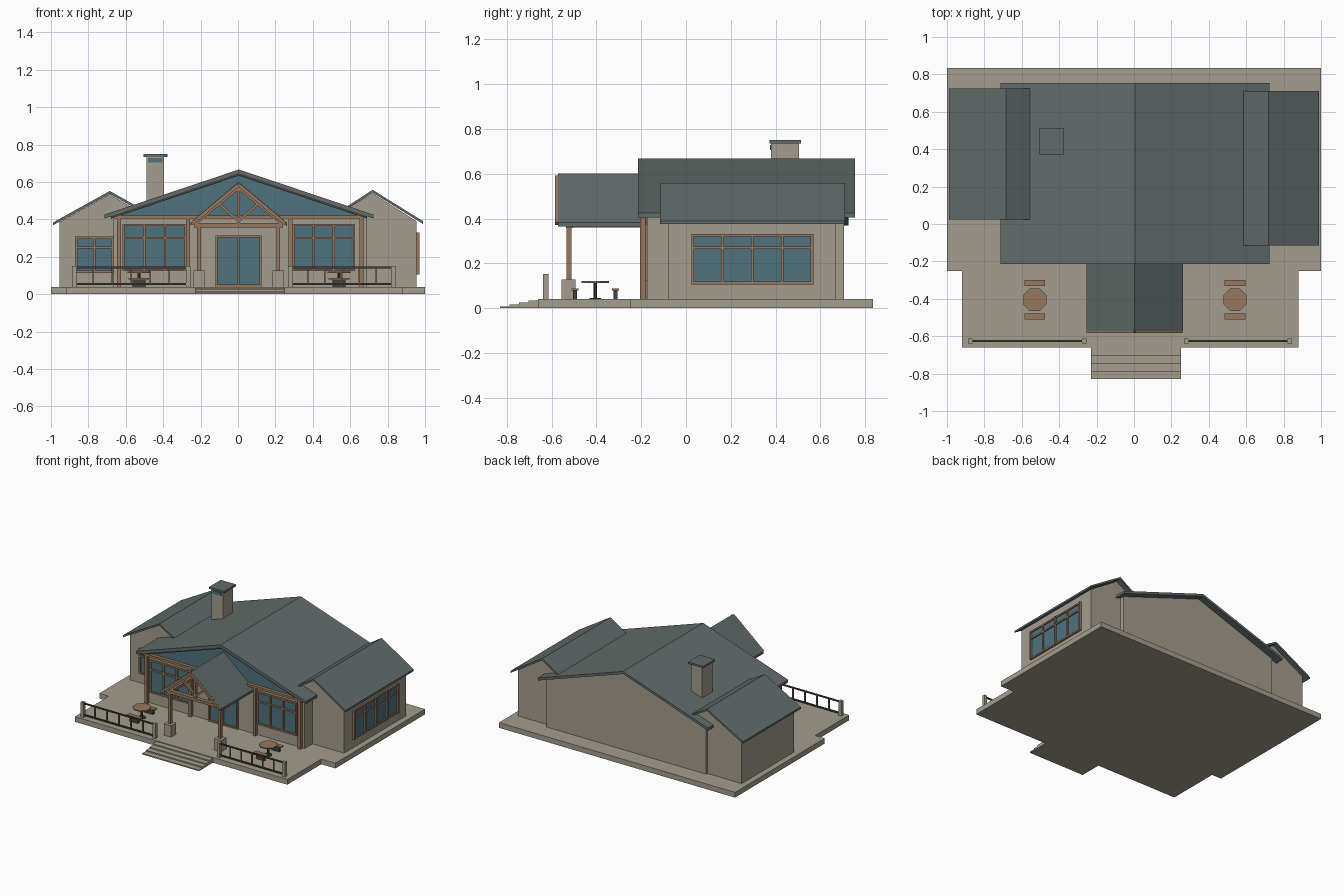
import bpy, math

if "Cube" in bpy.data.objects:
    bpy.data.objects.remove(bpy.data.objects["Cube"])


def material(name, rgb):
    m = bpy.data.materials.new(name)
    m.diffuse_color = (*rgb, 1)
    m.use_nodes = True
    m.node_tree.nodes["Principled BSDF"].inputs["Base Color"].default_value = m.diffuse_color
    return m


STONE = material("stone", (0.37, 0.34, 0.27))
ROOF = material("roof_slate", (0.12, 0.15, 0.145))
GLASS = material("glass", (0.08, 0.17, 0.21))
WOOD = material("wood", (0.31, 0.19, 0.11))
DARK = material("dark_metal", (0.05, 0.05, 0.045))


def prism(name, pts, y0, y1, mat):
    """Extrude an x-z outline from y0 to y1."""
    n = len(pts)
    area = sum(pts[i][0] * pts[(i + 1) % n][1] - pts[(i + 1) % n][0] * pts[i][1] for i in range(n))
    if area < 0:
        pts = pts[::-1]
    verts = [(x, y0, z) for x, z in pts] + [(x, y1, z) for x, z in pts]
    faces = [list(range(n)), list(range(2 * n - 1, n - 1, -1))]
    faces += [[(i + 1) % n, i, n + i, n + (i + 1) % n] for i in range(n)]
    me = bpy.data.meshes.new(name)
    me.from_pydata(verts, [], faces)
    me.materials.append(mat)
    ob = bpy.data.objects.new(name, me)
    bpy.context.collection.objects.link(ob)
    return ob


def box(name, x0, x1, y0, y1, z0, z1, mat):
    return prism(name, [(x0, z0), (x1, z0), (x1, z1), (x0, z1)], y0, y1, mat)


def bar(name, a, b, w, y0, y1, mat):
    """Straight timber between two x-z points."""
    dx, dz = b[0] - a[0], b[1] - a[1]
    k = w / 2 / math.hypot(dx, dz)
    nx, nz = -dz * k, dx * k
    pts = [(a[0] + nx, a[1] + nz), (a[0] - nx, a[1] - nz), (b[0] - nx, b[1] - nz), (b[0] + nx, b[1] + nz)]
    return prism(name, pts, y0, y1, mat)


def roof(name, left, ridge, right, t, y0, y1, mat=ROOF):
    low = [(x, z - t) for x, z in (right, ridge, left)]
    return prism(name, [left, ridge, right] + low, y0, y1, mat)


def window(name, a0, a1, z0, z1, plane, cols, transom, side=False):
    """Glass pane with frame; faces -y, or +x when side is set."""
    def part(label, u0, u1, v0, v1, depth, mat):
        if side:
            box(label, plane - 0.01, plane + depth, u0, u1, v0, v1, mat)
        else:
            box(label, u0, u1, plane - depth, plane + 0.01, v0, v1, mat)
    w = 0.006
    part(name + "_glass", a0, a1, z0, z1, 0.004, GLASS)
    for i in range(cols + 1):
        c = a0 + (a1 - a0) * i / cols
        part(name + "_mullion", c - w, c + w, z0 - w, z1 + w, 0.015, WOOD)
    for z in [z0, z1] + ([transom] if transom else []):
        part(name + "_rail", a0, a1, z - w, z + w, 0.013, WOOD)


# Terrace and steps
box("house_slab", -1, 1, -0.25, 0.835, 0, 0.04, STONE)
box("terrace_slab", -0.92, 0.88, -0.66, -0.25, 0, 0.04, STONE)
for i in range(4):
    box("step", -0.23, 0.25, -0.83 + 0.0425 * i, -0.66, 0, 0.0085 * (i + 1), STONE)

# Main hall
FRONT = -0.175
prism("main_walls", [(-0.665, 0.04), (0.687, 0.04), (0.687, 0.415), (0.005, 0.648), (-0.665, 0.415)],
      FRONT, 0.705, STONE)
roof("main_roof", (-0.715, 0.425), (0.005, 0.667), (0.725, 0.425), 0.02, -0.215, 0.755)
prism("gable_glass", [(-0.655, 0.42), (0.665, 0.42), (0.005, 0.645)], FRONT - 0.005, FRONT + 0.005, GLASS)
roof("gable_trim", (-0.68, 0.418), (0.005, 0.648), (0.69, 0.418), 0.014, -0.208, -0.18, DARK)
box("gable_beam", -0.66, 0.67, -0.205, FRONT, 0.405, 0.422, WOOD)
for x in (-0.637, -0.267, 0.28, 0.66):
    box("front_post", x - 0.011, x + 0.011, -0.205, -0.18, 0.04, 0.41, WOOD)

# Side wings
prism("left_wing_walls", [(-0.955, 0.04), (-0.64, 0.04), (-0.56, 0.46), (-0.685, 0.535), (-0.955, 0.385)],
      0.055, 0.69, STONE)
roof("left_wing_roof", (-0.99, 0.383), (-0.685, 0.552), (-0.555, 0.478), 0.015, 0.025, 0.725)
prism("right_wing_walls", [(0.955, 0.04), (0.66, 0.04), (0.59, 0.46), (0.72, 0.54), (0.955, 0.39)],
      -0.08, 0.67, STONE)
roof("right_wing_roof", (0.58, 0.468), (0.72, 0.558), (0.99, 0.39), 0.015, -0.115, 0.71)

# Windows and doors
window("left_window", -0.612, -0.28, 0.13, 0.37, FRONT, 3, 0.30)
window("right_window", 0.295, 0.62, 0.13, 0.37, FRONT, 3, 0.30)
window("entrance_door", -0.115, 0.12, 0.045, 0.308, FRONT, 2, None)
window("left_wing_window", -0.865, -0.672, 0.12, 0.302, 0.055, 2, 0.25)
window("right_wing_window", 0.03, 0.562, 0.112, 0.325, 0.955, 4, 0.27, True)

# Chimney
box("chimney_stack", -0.49, -0.395, 0.38, 0.505, 0.45, 0.735, STONE)
box("chimney_vent", -0.48, -0.405, 0.375, 0.39, 0.705, 0.728, GLASS)
box("chimney_cap", -0.505, -0.377, 0.372, 0.513, 0.735, 0.75, ROOF)

# Entrance porch
C = 0.003
roof("porch_roof", (C - 0.258, 0.383), (C, 0.6), (C + 0.258, 0.383), 0.018, -0.572, FRONT)
box("porch_tie_beam", C - 0.237, C + 0.237, -0.535, -0.505, 0.358, 0.38, WOOD)
bar("king_post", (C, 0.38), (C, 0.565), 0.018, -0.532, -0.508, WOOD)
for s in (-1, 1):
    x = C + s * 0.212
    box("porch_pier", x - 0.03, x + 0.03, -0.555, -0.492, 0.04, 0.128, STONE)
    box("porch_post", x - 0.01, x + 0.01, -0.533, -0.51, 0.128, 0.36, WOOD)
    box("porch_side_beam", x - 0.01, x + 0.01, -0.51, FRONT, 0.36, 0.38, WOOD)
    bar("porch_rafter", (C + s * 0.235, 0.378), (C, 0.572), 0.02, -0.535, -0.505, WOOD)
    bar("porch_strut", (C, 0.39), (C + s * 0.1, 0.48), 0.014, -0.53, -0.51, WOOD)
    bar("porch_barge_board", (C + s * 0.25, 0.377), (C, 0.586), 0.018, -0.584, -0.57, WOOD)

# Railings
for x0, x1 in ((-0.875, -0.265), (0.28, 0.832)):
    for x in (x0, x1):
        box("railing_pillar", x - 0.012, x + 0.012, -0.638, -0.613, 0.04, 0.152, STONE)
    for z in (0.055, 0.142):
        box("railing_bar", x0, x1, -0.63, -0.62, z - 0.005, z + 0.005, DARK)
    for i in range(1, 6):
        x = x0 + (x1 - x0) * i / 6
        box("railing_baluster", x - 0.004, x + 0.004, -0.629, -0.621, 0.055, 0.142, WOOD)

# Terrace tables and benches
for x in (-0.53, 0.54):
    y = -0.405
    for name, r, h, z, mat in (("table_top", 0.066, 0.008, 0.117, WOOD), ("table_stem", 0.009, 0.075, 0.08, DARK),
                               ("table_foot", 0.028, 0.006, 0.043, DARK)):
        bpy.ops.mesh.primitive_cylinder_add(vertices=8, radius=r, depth=h, location=(x, y, z),
                                            rotation=(0, 0, math.pi / 8))
        bpy.context.object.name = name
        bpy.context.object.data.materials.append(mat)
    for s in (-1, 1):
        yb = y + s * 0.09
        box("bench_seat", x - 0.055, x + 0.055, yb - 0.016, yb + 0.016, 0.078, 0.087, WOOD)
        box("bench_leg", x - 0.035, x + 0.035, yb - 0.009, yb + 0.009, 0.04, 0.078, DARK)
